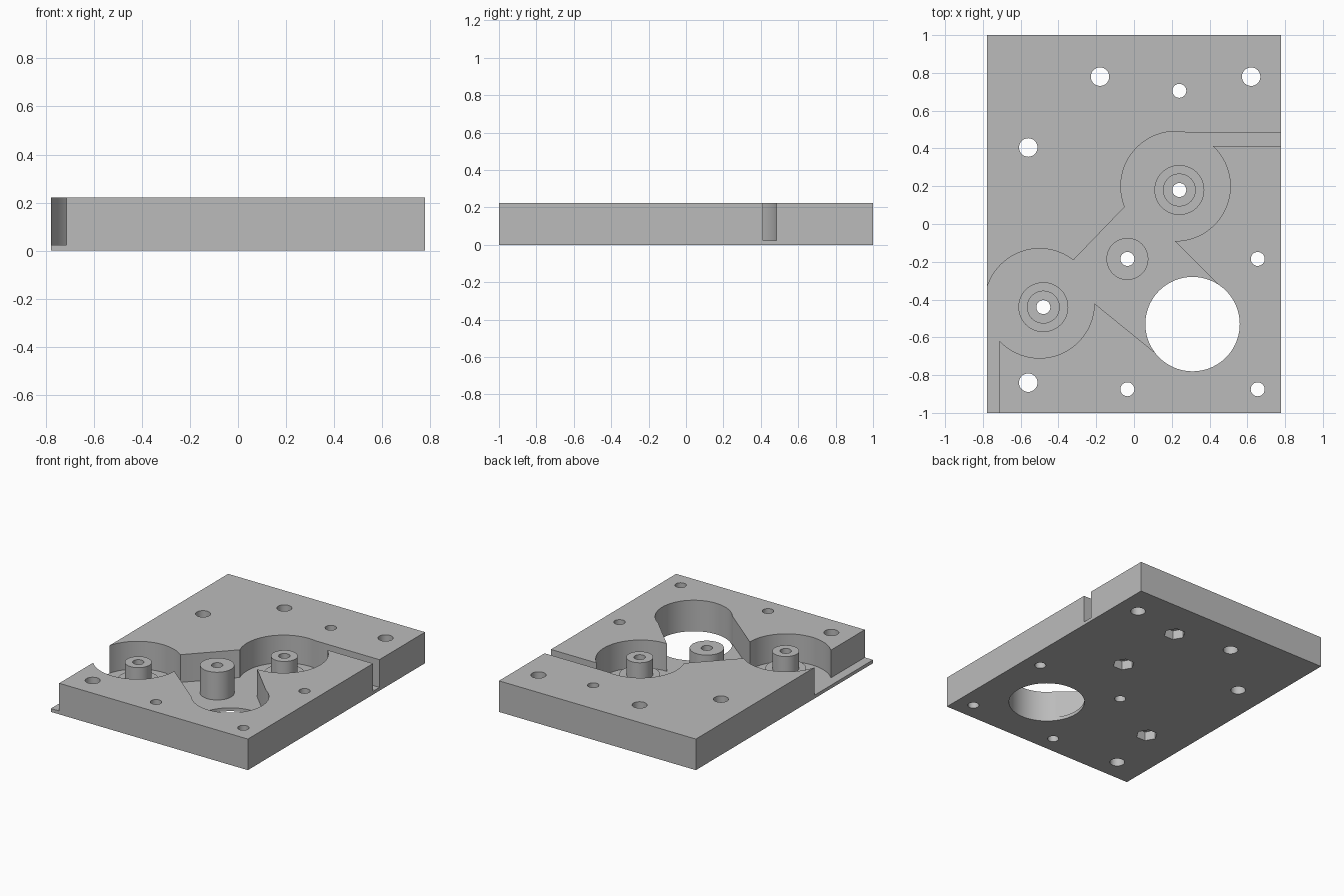
import bpy, bmesh, math
from mathutils import Matrix

if "Cube" in bpy.data.objects:
    bpy.data.objects.remove(bpy.data.objects["Cube"])

TOP, FLOOR = 0.222, 0.024
STEP, NUT = 0.10, 0.065
OVER = 0.3

# One grey for the whole milled plate
grey = bpy.data.materials.new("plain grey")
grey.use_nodes = True
colour = (0.5, 0.5, 0.5, 1)
grey.diffuse_color = colour
grey.node_tree.nodes["Principled BSDF"].inputs["Base Color"].default_value = colour


def prism(name, outline, low, high):
    """Extrude a flat outline between two heights."""
    bm = bmesh.new()
    face = bm.faces.new([bm.verts.new((x, y, low)) for x, y in outline])
    made = bmesh.ops.extrude_face_region(bm, geom=[face])["geom"]
    verts = [v for v in made if isinstance(v, bmesh.types.BMVert)]
    bmesh.ops.translate(bm, verts=verts, vec=(0, 0, high - low))
    bmesh.ops.recalc_face_normals(bm, faces=bm.faces)
    mesh = bpy.data.meshes.new(name)
    bm.to_mesh(mesh)
    bm.free()
    mesh.materials.append(grey)
    ob = bpy.data.objects.new(name, mesh)
    bpy.context.collection.objects.link(ob)
    return ob


def circle(centre, radius, sides=32):
    return [(centre[0] + radius * math.cos(math.tau * i / sides),
             centre[1] + radius * math.sin(math.tau * i / sides)) for i in range(sides)]


def box(x0, x1, y0, y1):
    return [(x0, y0), (x1, y0), (x1, y1), (x0, y1)]


def combine(outline, low, high, operation="DIFFERENCE"):
    """Cut a prism from the plate, or add it, then discard the tool."""
    tool = prism("tool", outline, low, high)
    tool.hide_render = True
    mod = plate.modifiers.new("shape", "BOOLEAN")
    mod.object, mod.operation, mod.solver = tool, operation, "EXACT"
    bpy.context.view_layer.objects.active = plate
    bpy.ops.object.modifier_apply(modifier=mod.name)
    bpy.data.objects.remove(tool)


plate = prism("pocketed_plate", box(-0.778, 0.778, -1, 1), 0, TOP)

# Round pockets, the passage joining them, and the two side channels
upper, lower, port = (0.22, 0.2), (-0.5, -0.42), (0.31, -0.53)
passage = [upper, (-0.05, 0.09), (-0.31, -0.18), lower, (-0.21, -0.42),
           (0.11, -0.68), port, (0.45, -0.325), (0.21, -0.085)]
pockets = [circle(upper, 0.29, 72), circle(lower, 0.29, 72), passage,
           box(0.2, 0.9, 0.413, 0.485), box(-0.9, -0.713, -1.1, -0.42)]
for outline in pockets:
    combine(outline, FLOOR, OVER)

# Large through port
combine(circle(port, 0.25, 72), -0.1, OVER)

# Bosses: two stepped pivots and one plain post
pivots = [(0.24, 0.18), (-0.48, -0.44)]
post = (-0.035, -0.185)
for p in pivots:
    combine(circle(p, 0.132, 48), FLOOR / 2, STEP, "UNION")
    combine(circle(p, 0.087, 48), FLOOR / 2, TOP, "UNION")
combine(circle(post, 0.111, 48), FLOOR / 2, TOP, "UNION")

# Screw holes and dowel holes
anchor = (0.24, 0.705)
for p in pivots + [post, anchor, (0.655, -0.185), (0.655, -0.875), (-0.035, -0.875)]:
    combine(circle(p, 0.037), -0.1, OVER)
for p in [(-0.18, 0.78), (0.62, 0.78), (-0.56, 0.405), (-0.56, -0.84)]:
    combine(circle(p, 0.049), -0.1, OVER)

# Hexagonal nut recesses underneath
for p in pivots + [anchor]:
    combine(circle(p, 0.072, 6), -0.1, NUT)

# Smooth round walls, crisp edges
bpy.ops.object.select_all(action="DESELECT")
plate.select_set(True)
bpy.context.view_layer.objects.active = plate
bpy.ops.object.shade_smooth_by_angle(angle=math.radians(30))
